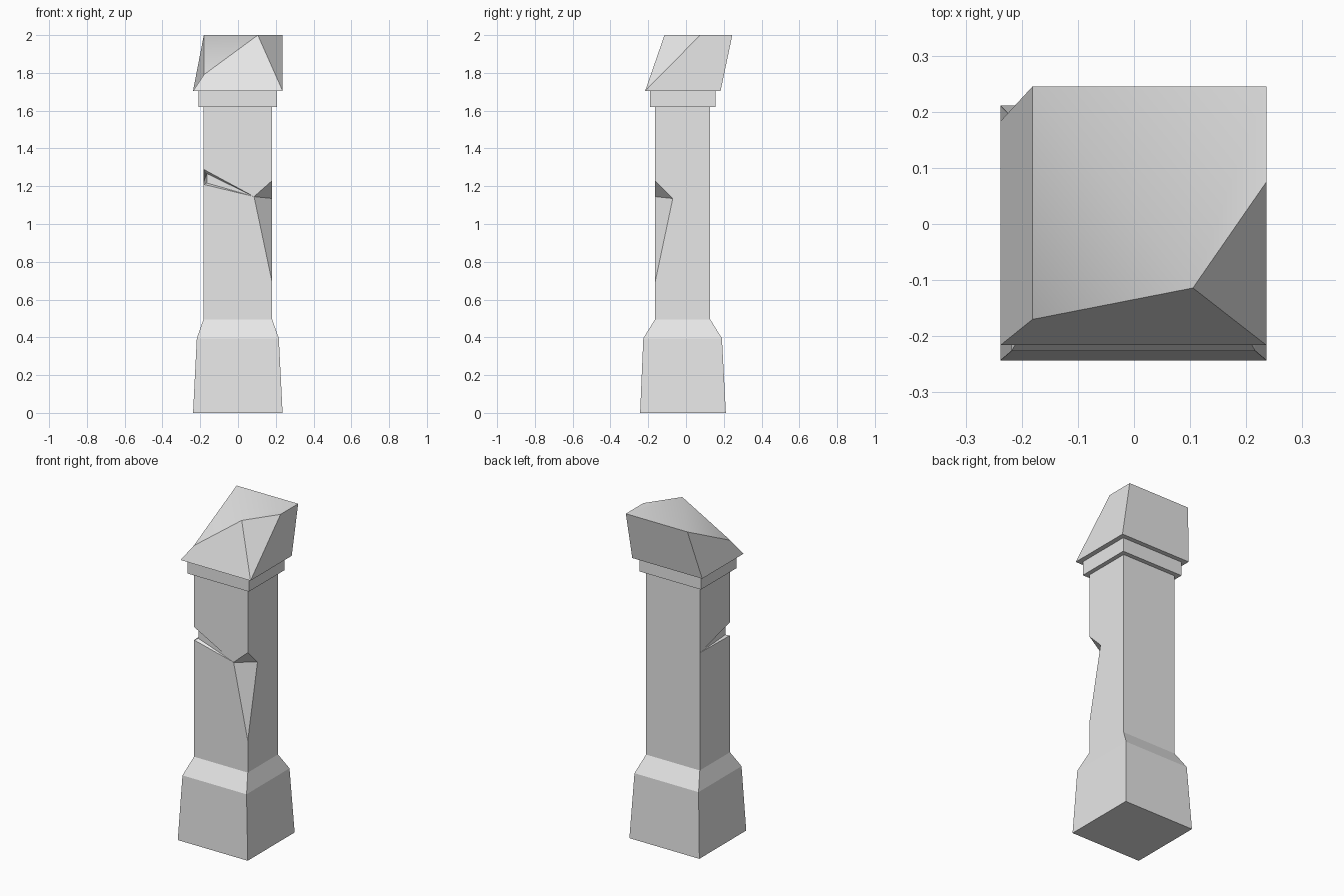
import bpy
import math

default = bpy.data.objects.get("Cube")
if default:
    bpy.data.objects.remove(default, do_unlink=True)

stone = bpy.data.materials.new("light_grey_stone")
stone.use_nodes = True
GREY = (0.8, 0.8, 0.8, 1.0)
stone.diffuse_color = GREY
stone.node_tree.nodes["Principled BSDF"].inputs["Base Color"].default_value = GREY


def make_part(name, points, faces):
    """Mesh from named points; each face is a string of point names."""
    keys = list(points)
    mesh = bpy.data.meshes.new(name)
    mesh.from_pydata([points[k] for k in keys], [],
                     [[keys.index(k) for k in face.split()] for face in faces])
    mesh.materials.append(stone)
    obj = bpy.data.objects.new(name, mesh)
    bpy.context.collection.objects.link(obj)
    return obj


def make_stack(name, rings):
    """Closed block through rectangular rings (x0, x1, y0, y1, z)."""
    points, faces = {}, []
    for i, (x0, x1, y0, y1, z) in enumerate(rings):
        for j, (x, y) in enumerate(((x0, y0), (x1, y0), (x1, y1), (x0, y1))):
            points[f"{i}{j}"] = (x, y, z)
    for i in range(len(rings) - 1):
        for j in range(4):
            k = (j + 1) % 4
            faces.append(f"{i}{j} {i}{k} {i + 1}{k} {i + 1}{j}")
    top = len(rings) - 1
    faces.append("03 02 01 00")
    faces.append(" ".join(f"{top}{j}" for j in range(4)))
    return make_part(name, points, faces)


# Flared foot of the pillar
make_stack("pillar_base", [
    (-0.238, 0.236, -0.243, 0.211, 0),
    (-0.218, 0.216, -0.226, 0.19, 0.395),
    (-0.183, 0.181, -0.164, 0.128, 0.495),
])

# Collar under the cap
make_stack("collar", [
    (-0.21, 0.207, -0.19, 0.155, 1.62),
    (-0.21, 0.207, -0.19, 0.155, 1.705),
])

# Shaft with a chipped corner and a crack around the other front corner
L, R, F, B = -0.183, 0.181, -0.164, 0.128
LOW, HIGH = 0.495, 1.62
shaft_points = {
    "fl0": (L, F, LOW), "fr0": (R, F, LOW), "br0": (R, B, LOW), "bl0": (L, B, LOW),
    "fl1": (L, F, HIGH), "fr1": (R, F, HIGH), "br1": (R, B, HIGH), "bl1": (L, B, HIGH),
    "chip_low": (R, F, 0.69), "chip_high": (R, F, 1.23),
    "chip_side": (R, -0.07, 1.135), "tip": (0.085, F, 1.145),
    "crack_low": (L, F, 1.21), "crack_high": (L, F, 1.29),
    "inner_low": (-0.165, -0.146, 1.217), "inner_high": (-0.165, -0.146, 1.267),
    "back_tip": (L, B, 1.215),
}
make_part("shaft", shaft_points, [
    "fl0 fr0 chip_low tip crack_low",
    "crack_high tip chip_high fr1 fl1",
    "fr0 br0 br1 fr1 chip_high chip_side chip_low",
    "br0 bl0 back_tip bl1 br1",
    "bl0 fl0 crack_low back_tip",
    "back_tip crack_high fl1 bl1",
    "chip_low chip_side tip", "tip chip_side chip_high",
    "tip inner_high crack_high", "tip inner_low inner_high", "tip crack_low inner_low",
    "crack_high inner_high back_tip", "inner_high inner_low back_tip",
    "inner_low crack_low back_tip",
    "bl0 br0 fr0 fl0", "fl1 fr1 br1 bl1",
])

# Leaning cap with its front corners cut off
L, R, F, B = -0.238, 0.236, -0.216, 0.183
cap = make_part("cap", {
    "fl": (L, F, 1.705), "fr": (R, F, 1.705), "br": (R, B, 1.705), "bl": (L, B, 1.705),
    "top_bl": (-0.181, 0.245, 2), "top_br": (R, 0.245, 2), "top_r": (R, 0.075, 2),
    "top_f": (0.105, -0.114, 2), "top_l": (-0.181, -0.17, 1.79),
}, [
    "bl br fr fl",
    "fl fr top_f top_l", "fr top_r top_f", "fr br top_br top_r",
    "br bl top_bl top_br", "bl fl top_l top_bl",
    "top_l top_f top_bl", "top_f top_r top_br top_bl",
])
bpy.ops.object.select_all(action="DESELECT")
cap.select_set(True)
bpy.context.view_layer.objects.active = cap
bpy.ops.object.shade_smooth_by_angle(angle=math.radians(42))
